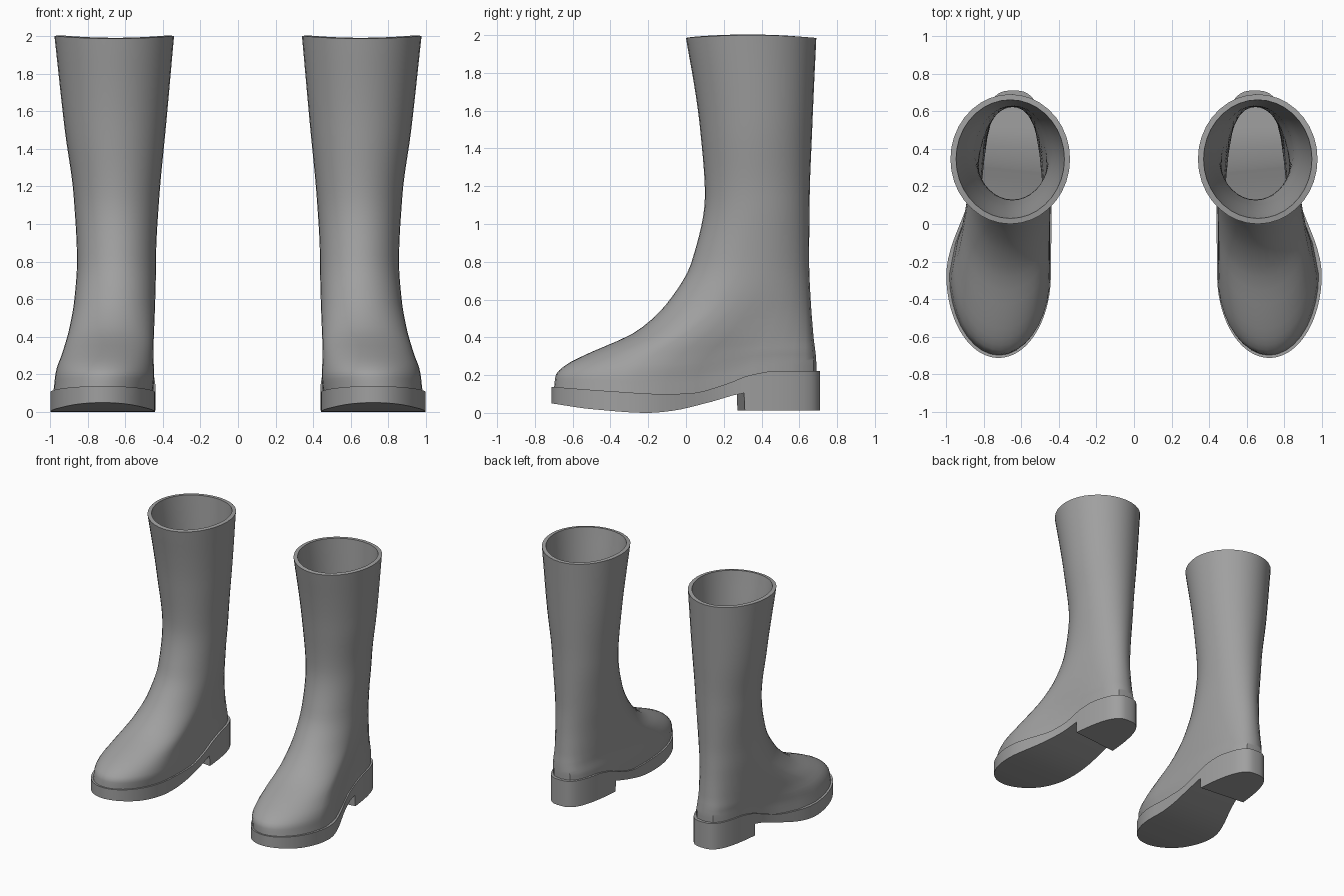
import bpy, bmesh, math

if "Cube" in bpy.data.objects:
    bpy.data.objects.remove(bpy.data.objects["Cube"], do_unlink=True)

rubber = bpy.data.materials.new("grey rubber")
rubber.use_nodes = True
GREY = (0.35, 0.35, 0.35, 1)
rubber.diffuse_color = GREY
rubber.node_tree.nodes["Principled BSDF"].inputs["Base Color"].default_value = GREY


def smooth_curve(keys, x):
    """Monotone cubic through (x, value) keys."""
    x = min(max(x, keys[0][0]), keys[-1][0])
    step = [(b[1] - a[1]) / (b[0] - a[0]) for a, b in zip(keys, keys[1:])]
    slope = [step[0]]
    for a, b in zip(step, step[1:]):
        slope.append(2 * a * b / (a + b) if a * b > 0 else 0)
    slope.append(step[-1])
    i = 0
    while i < len(keys) - 2 and x > keys[i + 1][0]:
        i += 1
    h = keys[i + 1][0] - keys[i][0]
    t = (x - keys[i][0]) / h
    a, b = keys[i][1], keys[i + 1][1]
    return (a * (1 + 2 * t) * (1 - t) ** 2 + b * t * t * (3 - 2 * t)
            + h * t * (1 - t) * (slope[i] * (1 - t) - slope[i + 1] * t))


def outline(u, front, mid, back, ball_x, ball_w, heel_x, heel_w, power):
    """Plan outline: u runs from toe (-1) to heel (1); gives y, centre x, half width."""
    t = abs(u)
    if u < 0:
        return mid - t * (mid - front), ball_x, ball_w * math.sqrt(max(0, 1 - t * t))
    s = min(1, t * 1.8)
    s = s * s * (3 - 2 * s)
    width = (ball_w + (heel_w - ball_w) * s) * max(0, 1 - t ** power) ** (1 / power)
    return mid + t * (back - mid), ball_x + (heel_x - ball_x) * s, width


# Side profile of the sole: (y, z)
SOLE_TOP = [(-.71, .138), (-.4, .115), (-.12, .1), (.02, .103), (.2, .148),
            (.34, .2), (.48, .222), (.71, .222)]
SOLE_BOTTOM = [(-.71, .05), (-.5, .02), (-.2, 0), (-.08, .01), (.1, .05), (.29, .105)]
SOLE_PLAN = (-.712, -.27, .71, .72, .278, .643, .212, 3)
HEEL_FRONT = .29

# Upper cross-sections: z, front, mid, back, ball x, ball width, heel x, heel width, power
SECTIONS = [
    (.09, -.7, -.27, .69, .72, .264, .645, .2, 3),
    (.18, -.69, -.27, .69, .71, .264, .645, .2, 3),
    (.24, -.64, -.24, .688, .705, .258, .647, .2, 2.9),
    (.3, -.54, -.18, .684, .695, .245, .65, .2, 2.8),
    (.44, -.25, .03, .672, .672, .226, .65, .203, 2.4),
    (.6, -.085, .2, .66, .655, .215, .65, .206, 2.1),
    (.8, .03, .3, .652, .646, .21, .646, .21, 2),
    (1.15, .1, .37, .655, .646, .228, .646, .228, 2),
    (1.5, .075, .37, .668, .653, .268, .653, .268, 2),
    (2, 0, .345, .69, .658, .318, .658, .318, 2)]


def upper_mesh():
    """Foot and shaft as one open loft."""
    bm = bmesh.new()
    sides, rows, rings = 36, 46, []
    for r in range(rows):
        f = r / (rows - 1)
        z = .09 + 1.91 * f ** 1.6
        plan = [smooth_curve([(s[0], s[c]) for s in SECTIONS], z) for c in range(1, 9)]
        ring = []
        for k in range(sides):
            a = math.tau * k / sides
            y, cx, w = outline(math.cos(a), *plan)
            x = cx + math.copysign(w, math.sin(a))
            # lower edge follows the welt, top edge dips at front and back
            lift = (smooth_curve(SOLE_TOP, y) - .11) * max(0, 1 - (z - .09) / .3)
            dip = .015 * math.cos(a) ** 2 * max(0, z - 1.8) / .2
            ring.append(bm.verts.new((x, y, z + lift - dip)))
        rings.append(ring)
    for low, high in zip(rings, rings[1:]):
        for k in range(sides):
            n = (k + 1) % sides
            bm.faces.new((low[n], low[k], high[k], high[n]))
    # make the walls face outwards
    bm.normal_update()
    top_back = max(bm.faces, key=lambda f: f.calc_center_median().y)
    if top_back.normal.y < 0:
        bmesh.ops.reverse_faces(bm, faces=bm.faces[:])
    return bm


def sole_mesh():
    """Curved sole with a stepped heel, as a strip of cross-sections."""
    bm = bmesh.new()
    front, mid, back = SOLE_PLAN[:3]
    count = 56
    us = [-math.cos(math.pi * (i + .25) / (count + .5 - 1)) for i in range(count)]
    step = (HEEL_FRONT - mid) / (back - mid)
    us = [u for u in us if abs(u - step) > .03] + [step - .002, step + .002]
    rings = []
    for u in sorted(us):
        pts = {}
        for side in (-1, 1):
            # the front of the heel runs slightly askew
            v = u + side * .02 * max(0, 1 - abs(u - step) / .3)
            y, cx, w = outline(v, *SOLE_PLAN)
            x = cx + side * w
            bottom = .012 if u > step else smooth_curve(SOLE_BOTTOM, y)
            pts[side] = ((x, y, smooth_curve(SOLE_TOP, y)), (x, y, bottom))
        order = (pts[-1][0], pts[1][0], pts[1][1], pts[-1][1])
        rings.append([bm.verts.new(p) for p in order])
    for a, b in zip(rings, rings[1:]):
        for k in range(4):
            n = (k + 1) % 4
            bm.faces.new((a[k], a[n], b[n], b[k]))
    bm.faces.new(rings[0])
    bm.faces.new(rings[-1])
    bmesh.ops.recalc_face_normals(bm, faces=bm.faces[:])
    return bm


def add_part(name, bm, mirrored, wall=0):
    if mirrored:
        bmesh.ops.scale(bm, vec=(-1, 1, 1), verts=bm.verts[:])
        bmesh.ops.reverse_faces(bm, faces=bm.faces[:])
    mesh = bpy.data.meshes.new(name)
    bm.to_mesh(mesh)
    bm.free()
    mesh.materials.append(rubber)
    obj = bpy.data.objects.new(name, mesh)
    bpy.context.collection.objects.link(obj)
    bpy.ops.object.select_all(action='DESELECT')
    obj.select_set(True)
    bpy.context.view_layer.objects.active = obj
    if wall:
        shell = obj.modifiers.new("wall", 'SOLIDIFY')
        shell.thickness = wall
        shell.offset = -1
        bpy.ops.object.modifier_apply(modifier=shell.name)
    bpy.ops.object.shade_smooth_by_angle(angle=math.radians(35))


# The pair of boots
for label, mirrored in (("left", False), ("right", True)):
    add_part(label + "_boot_upper", upper_mesh(), mirrored, wall=.03)
    add_part(label + "_boot_sole", sole_mesh(), mirrored)
